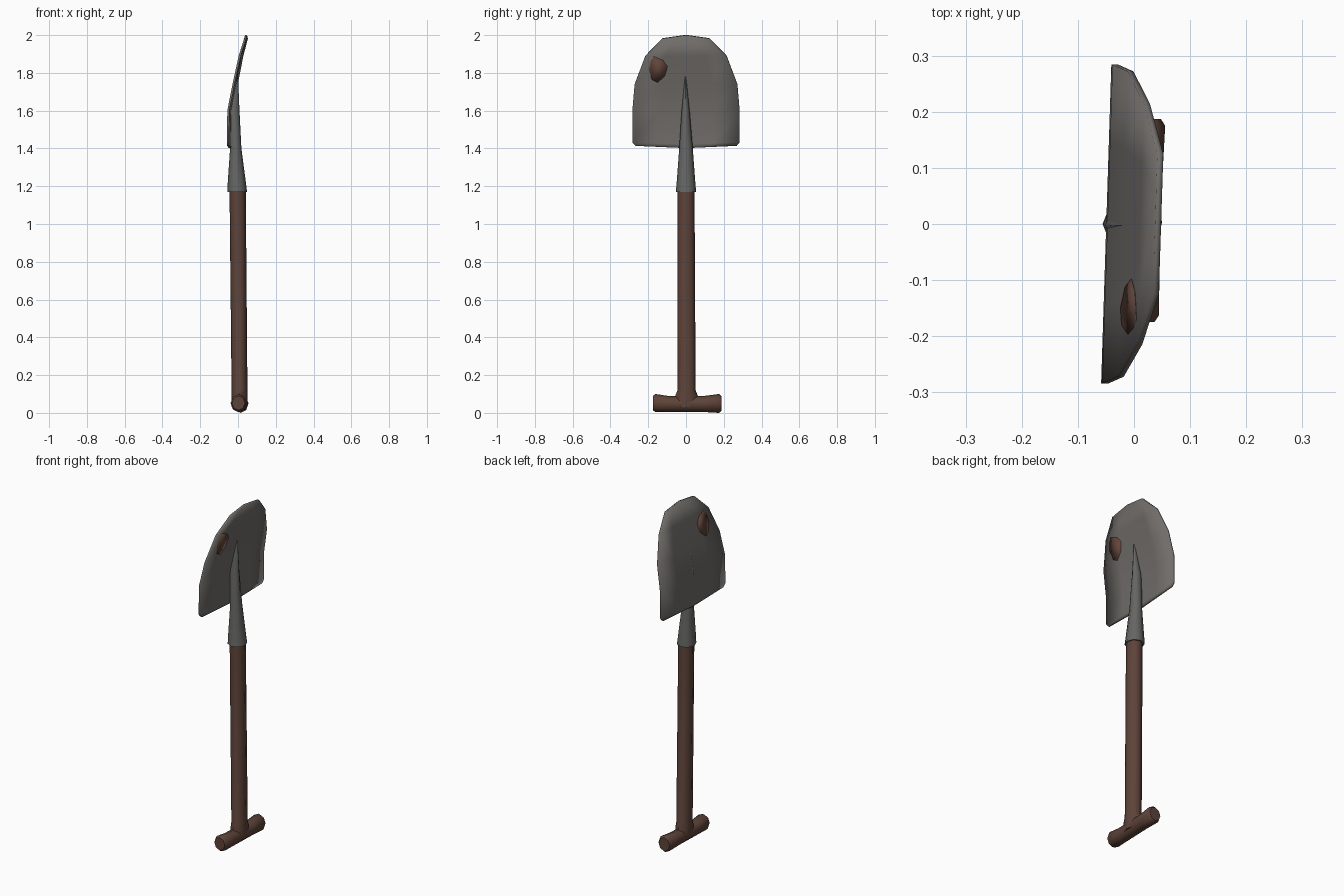
import bpy, bmesh, math

if "Cube" in bpy.data.objects:
    bpy.data.objects.remove(bpy.data.objects["Cube"])


def material(name, rgb):
    m = bpy.data.materials.new(name)
    m.diffuse_color = (*rgb, 1)
    m.use_nodes = True
    m.node_tree.nodes["Principled BSDF"].inputs["Base Color"].default_value = m.diffuse_color
    return m


STEEL = material("steel", (0.16, 0.15, 0.14))
DARK_STEEL = material("dark steel", (0.13, 0.132, 0.125))
WOOD = material("brown wood", (0.11, 0.056, 0.041))
RUST = material("rust", (0.12, 0.06, 0.043))
YAW = 0.032  # the whole blade and grip are turned slightly


def make_object(name, verts, faces, mat, angle=35, thickness=0):
    me = bpy.data.meshes.new(name)
    me.from_pydata(verts, [], faces)
    bm = bmesh.new()
    bm.from_mesh(me)
    bmesh.ops.recalc_face_normals(bm, faces=bm.faces)
    bm.to_mesh(me)
    bm.free()
    me.materials.append(mat)
    ob = bpy.data.objects.new(name, me)
    bpy.context.collection.objects.link(ob)
    if thickness:
        mod = ob.modifiers.new("thickness", 'SOLIDIFY')
        mod.thickness = thickness
        mod.offset = 0
    bpy.ops.object.select_all(action='DESELECT')
    bpy.context.view_layer.objects.active = ob
    ob.select_set(True)
    bpy.ops.object.shade_smooth_by_angle(angle=math.radians(angle))
    return ob


def loft(name, rings, mat, place, n=8, angle=50):
    """rings: (position, centre a, centre b, radius a, radius b)"""
    verts, faces = [], []
    for p, ca, cb, ra, rb in rings:
        for i in range(n):
            t = 2 * math.pi * i / n
            verts.append(place(p, ca + ra * math.cos(t), cb + rb * math.sin(t)))
    for r in range(len(rings) - 1):
        for i in range(n):
            j = (i + 1) % n
            faces.append((r * n + i, r * n + j, r * n + n + j, r * n + n + i))
    faces.append(tuple(range(n)))
    faces.append(tuple(range((len(rings) - 1) * n, len(rings) * n)))
    return make_object(name, verts, faces, mat, angle)


def upright(p, a, b):
    return (a, b, p)


def along_y(p, a, b):
    return (a + YAW * p, p, b)


# wooden shaft, flared where it meets the grip
loft("shaft", [(0.03, 0.008, 0.003, 0.042, 0.065),
               (0.09, 0.008, 0.003, 0.042, 0.060),
               (0.12, 0.008, 0.003, 0.042, 0.048),
               (1.19, -0.002, 0.0, 0.043, 0.045)], WOOD, upright)

# cross grip with thicker ends
loft("grip", [(-0.175, 0.008, 0.052, 0.034, 0.038),
              (-0.162, 0.008, 0.052, 0.042, 0.048),
              (-0.09, 0.008, 0.047, 0.040, 0.042),
              (0.09, 0.008, 0.047, 0.040, 0.042),
              (0.175, 0.008, 0.050, 0.042, 0.050),
              (0.187, 0.006, 0.050, 0.036, 0.040)], WOOD, along_y)

# tapered steel socket running up the blade
loft("socket", [(1.17, -0.004, 0.0, 0.052, 0.054),
                (1.21, -0.006, 0.0, 0.049, 0.050),
                (1.40, -0.012, 0.0, 0.030, 0.036),
                (1.60, -0.022, -0.002, 0.030, 0.021),
                (1.78, -0.006, -0.003, 0.006, 0.003)], DARK_STEEL, upright)

# curved blade: rows of (edge height, half width, x, extra height at centre)
ROWS = [(1.414, 0.268, -0.043, -0.012), (1.432, 0.284, -0.044, -0.010),
        (1.60, 0.284, -0.042, 0), (1.74, 0.272, -0.015, 0),
        (1.89, 0.215, 0.016, 0), (1.982, 0.125, 0.043, 0.018)]
COLS = [-1, -0.5, 0, 0.5, 1]
verts, faces = [], []
for z, half, x, bow in ROWS:
    for t in COLS:
        verts.append((x + YAW * half * t, half * t, z + bow * (1 - abs(t))))
w = len(COLS)
for r in range(len(ROWS) - 1):
    for c in range(w - 1):
        a = r * w + c
        faces.append((a, a + 1, a + w + 1, a + w))
make_object("blade", verts, faces, STEEL, 40, 0.011)

# rust spot, a thin plate showing on both sides of the blade
SPOT = [(-0.17, 1.888), (-0.122, 1.868), (-0.098, 1.835), (-0.112, 1.785),
        (-0.15, 1.75), (-0.18, 1.765), (-0.197, 1.82), (-0.186, 1.865)]
make_object("rust_spot",
            [(-0.015 + 0.031 * (z - 1.74) / 0.15 + YAW * y, y, z) for y, z in SPOT],
            [tuple(range(len(SPOT)))], RUST, 40, 0.0135)
